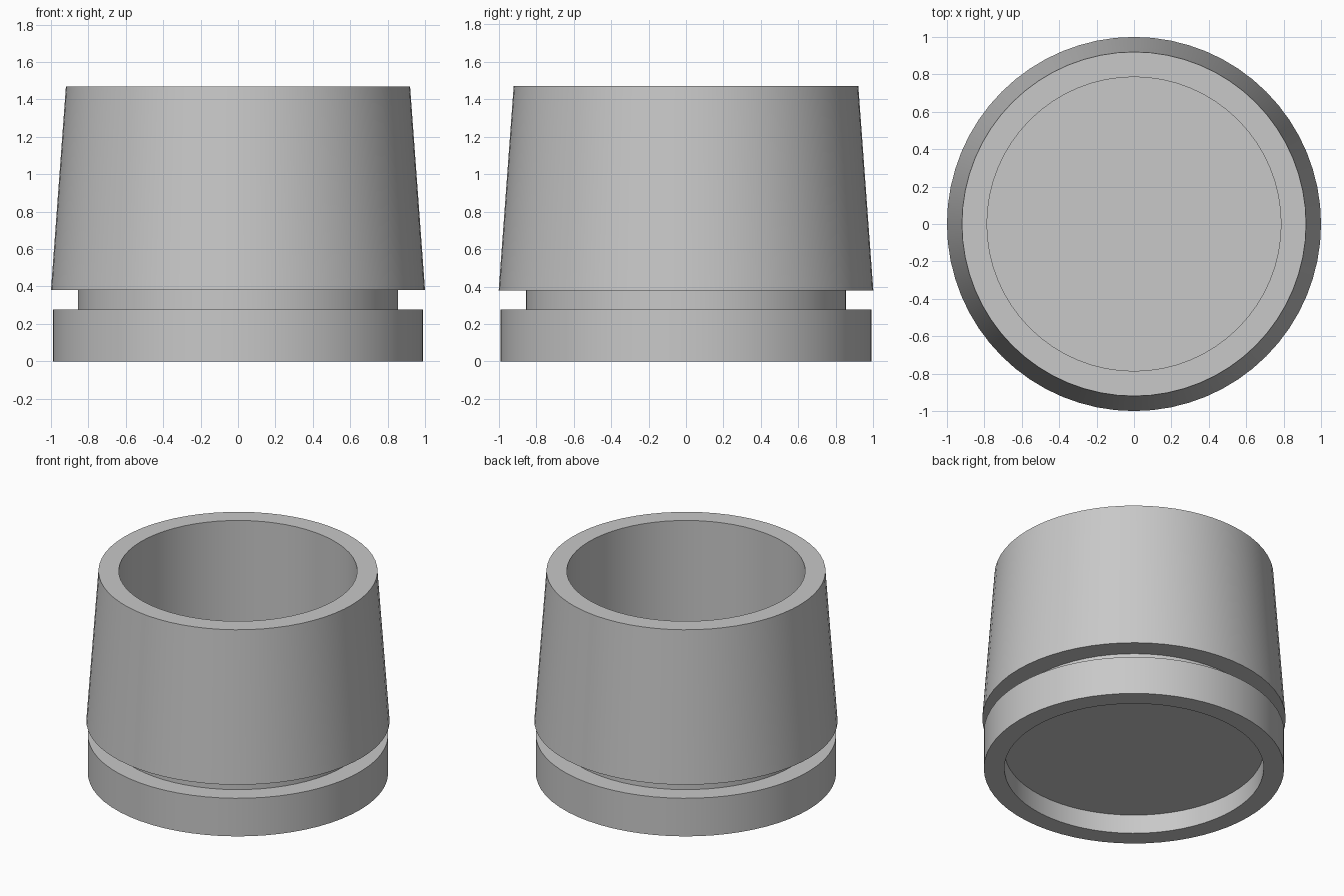
import bpy
import bmesh
import math

SEGMENTS = 64

cube = bpy.data.objects.get("Cube")
if cube:
    bpy.data.objects.remove(cube, do_unlink=True)

# Single plain grey material
grey = bpy.data.materials.new("plain_grey")
grey.use_nodes = True
colour = (0.58, 0.58, 0.58, 1.0)
grey.diffuse_color = colour
grey.node_tree.nodes["Principled BSDF"].inputs["Base Color"].default_value = colour


def lathe(name, profile):
    """Revolve a (radius, height) profile around z; axis points close the ends."""
    bm = bmesh.new()
    verts = [bm.verts.new((r, 0, z)) for r, z in profile]
    edges = [bm.edges.new(pair) for pair in zip(verts, verts[1:])]
    bmesh.ops.spin(bm, geom=verts + edges, cent=(0, 0, 0), axis=(0, 0, 1),
                   angle=math.tau, steps=SEGMENTS, use_duplicate=False)
    bmesh.ops.remove_doubles(bm, verts=bm.verts, dist=0.0001)
    bmesh.ops.recalc_face_normals(bm, faces=bm.faces)
    mesh = bpy.data.meshes.new(name)
    bm.to_mesh(mesh)
    bm.free()
    mesh.materials.append(grey)
    obj = bpy.data.objects.new(name, mesh)
    bpy.context.collection.objects.link(obj)
    bpy.ops.object.select_all(action="DESELECT")
    obj.select_set(True)
    bpy.context.view_layer.objects.active = obj
    bpy.ops.object.shade_smooth_by_angle(angle=math.radians(30))
    return obj


# Tapered cup with a grooved neck, a foot ring and a recessed underside
lathe("tapered_cup", [
    (0, 0.138),                    # underside of the floor
    (0.855, 0.138), (0.855, 0),    # recess inside the foot
    (0.99, 0), (0.99, 0.277),      # foot ring
    (0.855, 0.277), (0.855, 0.38), # groove
    (1.0, 0.38), (0.92, 1.47),     # tapered outer wall
    (0.786, 1.47), (0.786, 0.277), # rim and bore
    (0, 0.277),                    # cup floor
])
